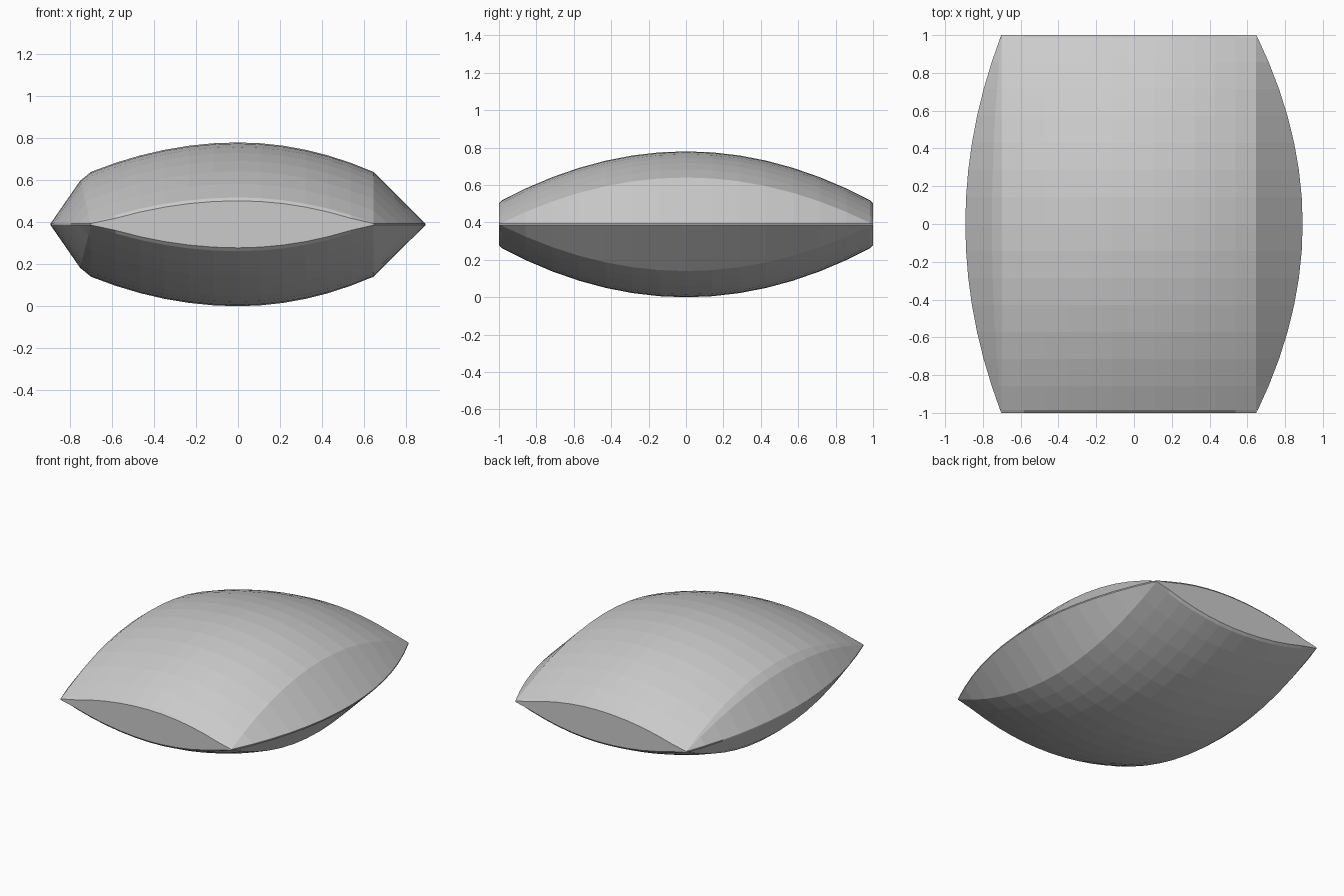
import bpy, bmesh

if "Cube" in bpy.data.objects:
    bpy.data.objects.remove(bpy.data.objects["Cube"])

MID = 0.39                    # height of the side seam
LEFT, RIGHT = -0.70, 0.645    # creases where the side wedges begin


def height(u, v):
    """Half thickness of the cushion, u and v run from -1 to 1."""
    return max(0.39 - 0.14 * u * u - 0.27 * v * v + 0.02 * u * u * v * v, 0.004)


def half_section(y):
    """Upper half of the cross-section from left seam to right seam."""
    swell = 1 - y * y
    edge = height(1, y)
    pts = [(LEFT - 0.003 - 0.19 * swell, 0.004),
           (LEFT - 0.052 * swell, max(edge * 0.83, 0.004))]
    for i in range(-6, 7):
        u = i / 6
        pts.append((u * (-LEFT if u < 0 else RIGHT), height(u, y)))
    pts.append((RIGHT + 0.003 + 0.245 * swell, 0.004))
    return pts


# Cushion body: mirrored cross-sections lofted along y
bm = bmesh.new()
rows = [-1, -0.985] + [i / 7 for i in range(-6, 7)] + [0.985, 1]
rings = []
for y in rows:
    top = half_section(y)
    if abs(y) == 1:           # slightly softened end edge
        top = [(x, max(h - 0.008, 0.004)) for x, h in top]
    ring = [(x, y, MID + h) for x, h in top]
    ring += [(x, y, MID - h) for x, h in reversed(top)]
    rings.append([bm.verts.new(p) for p in ring])

n = len(rings[0])
for a, b in zip(rings, rings[1:]):
    for i in range(n):
        j = (i + 1) % n
        bm.faces.new((a[i], a[j], b[j], b[i]))

# Flat end panels
bm.faces.new(rings[0])
bm.faces.new(rings[-1])

bmesh.ops.remove_doubles(bm, verts=bm.verts, dist=0.0015)
bmesh.ops.recalc_face_normals(bm, faces=bm.faces)

mesh = bpy.data.meshes.new("cushion")
bm.to_mesh(mesh)
bm.free()
cushion = bpy.data.objects.new("cushion", mesh)
bpy.context.collection.objects.link(cushion)
